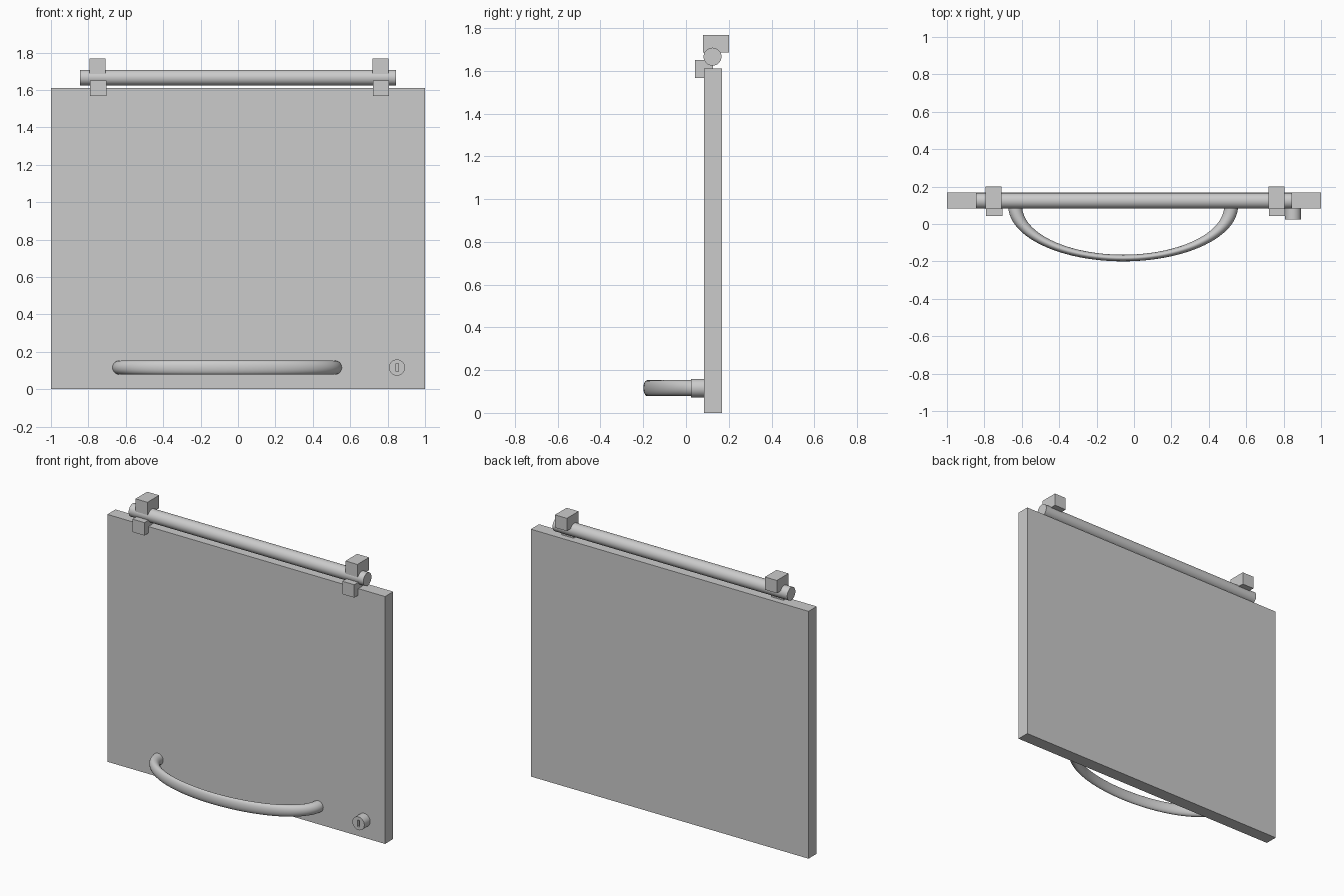
import bpy, bmesh, math
from mathutils import Matrix

if "Cube" in bpy.data.objects:
    bpy.data.objects.remove(bpy.data.objects["Cube"])


def finish(name, bm, smooth=False):
    bmesh.ops.recalc_face_normals(bm, faces=bm.faces)
    mesh = bpy.data.meshes.new(name)
    bm.to_mesh(mesh)
    bm.free()
    ob = bpy.data.objects.new(name, mesh)
    bpy.context.collection.objects.link(ob)
    if smooth:
        bpy.ops.object.select_all(action='DESELECT')
        ob.select_set(True)
        bpy.context.view_layer.objects.active = ob
        bpy.ops.object.shade_smooth_by_angle(angle=math.radians(35))
    return ob


def box(name, lo, hi):
    bm = bmesh.new()
    size = [b - a for a, b in zip(lo, hi)]
    mid = [(a + b) / 2 for a, b in zip(lo, hi)]
    bmesh.ops.create_cube(bm, size=1, matrix=Matrix.Translation(mid) @ Matrix.Diagonal((*size, 1)))
    return finish(name, bm)


def cylinder(name, centre, radius, length, axis, segments=48):
    bm = bmesh.new()
    rot = Matrix.Rotation(math.pi / 2, 4, 'Y' if axis == 'X' else 'X')
    bmesh.ops.create_cone(bm, cap_ends=True, segments=segments, radius1=radius, radius2=radius,
                          depth=length, matrix=Matrix.Translation(centre) @ rot)
    return finish(name, bm, True)


def half_ring(name, centre, major, minor, squash, steps=48, sides=24):
    """Half torus bulging to -y, flattened in y."""
    bm = bmesh.new()
    rings = []
    for i in range(steps + 1):
        a = math.pi + math.pi * i / steps
        ring = []
        for j in range(sides):
            b = 2 * math.pi * j / sides
            r = major + minor * math.cos(b)
            ring.append(bm.verts.new((centre[0] + r * math.cos(a),
                                      centre[1] + r * math.sin(a) * squash,
                                      centre[2] + minor * math.sin(b))))
        rings.append(ring)
    for r0, r1 in zip(rings, rings[1:]):
        for j in range(sides):
            k = (j + 1) % sides
            bm.faces.new((r0[j], r0[k], r1[k], r1[j]))
    bm.faces.new(rings[0])
    bm.faces.new(rings[-1])
    return finish(name, bm, True)


# Door panel
box("door_panel", (-1, 0.084, 0), (1, 0.168, 1.61))

# Hinge rod along the top
cylinder("hinge_rod", (0, 0.124, 1.666), 0.042, 1.69, 'X')

# Hinge blocks: upper ones on the frame side, lower ones on the door
for side, upper_x, lower_x in (("left", -0.751, -0.747), ("right", 0.761, 0.764)):
    box(f"upper_hinge_block_{side}", (upper_x - 0.043, 0.08, 1.685), (upper_x + 0.043, 0.2, 1.768))
    box(f"lower_hinge_block_{side}", (lower_x - 0.043, 0.043, 1.567), (lower_x + 0.043, 0.127, 1.651))

# Bowed handle
half_ring("handle", (-0.058, 0.095, 0.116), 0.577, 0.037, 0.48)

# Lock barrel with keyhole slot
lock = cylinder("lock_barrel", (0.85, 0.057, 0.116), 0.043, 0.066, 'Y')
slot = box("keyhole_cutter", (0.844, 0.0, 0.095), (0.857, 0.042, 0.137))
slot.hide_render = True
slot.hide_set(True)
cut = lock.modifiers.new("keyhole", 'BOOLEAN')
cut.operation = 'DIFFERENCE'
cut.solver = 'EXACT'
cut.object = slot
